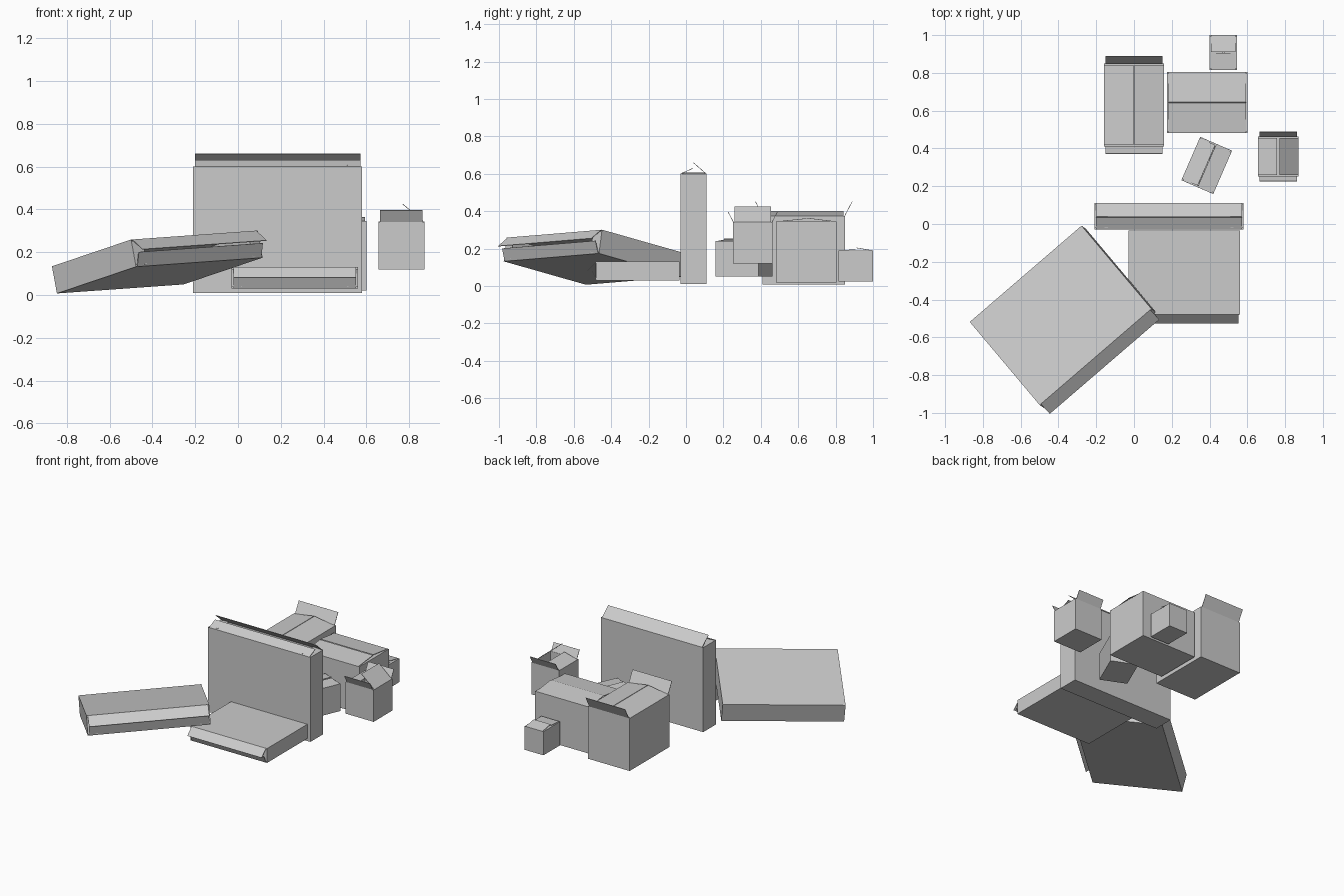
import bpy, bmesh
from math import radians, sin, cos
from mathutils import Matrix, Vector

if "Cube" in bpy.data.objects:
    bpy.data.objects.remove(bpy.data.objects["Cube"])


def carton(name, base, size, flaps, x_axis=(1, 0, 0), z_axis=(0, 0, 1)):
    """Open carton. base = centre of the bottom, size = width, depth, height.
    flaps = (angle, length) for the -y, +y, -x, +x rims; 0 deg lies closed, 90 stands up."""
    w, d, h = size
    bm = bmesh.new()

    # body without a lid
    bmesh.ops.create_cube(bm, size=1)
    for v in bm.verts:
        v.co = (v.co.x * w, v.co.y * d, (v.co.z + 0.5) * h)
    lid = [f for f in bm.faces if f.calc_center_median().z > h * 0.99]
    bmesh.ops.delete(bm, geom=lid, context='FACES_ONLY')

    # four hinged flaps, a little narrower than their rims
    rims = [((0, -1), w, d), ((0, 1), w, d), ((-1, 0), d, w), ((1, 0), d, w)]
    for (side, rim, span), (angle, length) in zip(rims, flaps):
        out = Vector((*side, 0))
        along = Vector((-side[1], side[0], 0)) * (rim / 2 - 0.008)
        hinge = out * (span / 2) + Vector((0, 0, h))
        a = radians(angle)
        tip = hinge + (-out * cos(a) + Vector((0, 0, sin(a)))) * length
        bm.faces.new([bm.verts.new(p) for p in
                      (hinge - along, hinge + along, tip + along, tip - along)])

    mesh = bpy.data.meshes.new(name)
    bm.to_mesh(mesh)
    bm.free()
    ob = bpy.data.objects.new(name, mesh)
    bpy.context.collection.objects.link(ob)

    # orient and place
    z = Vector(z_axis).normalized()
    y = z.cross(Vector(x_axis)).normalized()
    x = y.cross(z)
    ob.matrix_world = Matrix.Translation(base) @ Matrix((x, y, z)).transposed().to_4x4()

    # cardboard thickness
    board = ob.modifiers.new("board", 'SOLIDIFY')
    board.thickness = 0.003
    board.offset = -1


# three flat wide cartons: upright, leaning, lying
carton("upright_flat_box", (0.185, 0.04, 0.01), (0.79, 0.14, 0.59),
       [(25, 0.072), (41, 0.092), (5, 0.07), (5, 0.07)])
carton("leaning_flat_box", (-0.562, -0.272, 0.0915), (0.782, 0.13, 0.588),
       [(25, 0.07), (45, 0.084), (5, 0.065), (5, 0.065)],
       x_axis=(0.60, 0.50, 0.045), z_axis=(0.37, -0.44, 0.125))
carton("lying_flat_box", (0.265, -0.035, 0.08), (0.59, 0.10, 0.445),
       [(25, 0.055), (45, 0.068), (5, 0.05), (5, 0.05)], z_axis=(0, -1, 0))

# half-open cartons with the end flaps folded outwards
carton("large_open_box", (0, 0.63, 0.008), (0.44, 0.32, 0.367),
       [(9, 0.16), (9, 0.16), (118, 0.085), (118, 0.085)], x_axis=(0, 1, 0))
carton("small_open_box", (0.763, 0.357, 0.12), (0.21, 0.215, 0.222),
       [(40, 0.13), (15, 0.105), (118, 0.06), (118, 0.06)], x_axis=(0, 1, 0))

# closed cartons
carton("large_closed_box", (0.388, 0.643, 0.02), (0.425, 0.325, 0.325),
       [(6, 0.162), (7, 0.162), (-3, 0.16), (-3, 0.16)])
carton("turned_closed_box", (0.385, 0.31, 0.05), (0.25, 0.184, 0.19),
       [(5, 0.091), (8, 0.091), (-3, 0.09), (-3, 0.09)], x_axis=(0.1, 0.23, 0))
carton("tiny_closed_box", (0.473, 0.908, 0.025), (0.145, 0.184, 0.165),
       [(4, 0.09), (10, 0.09), (-3, 0.07), (-3, 0.07)])
